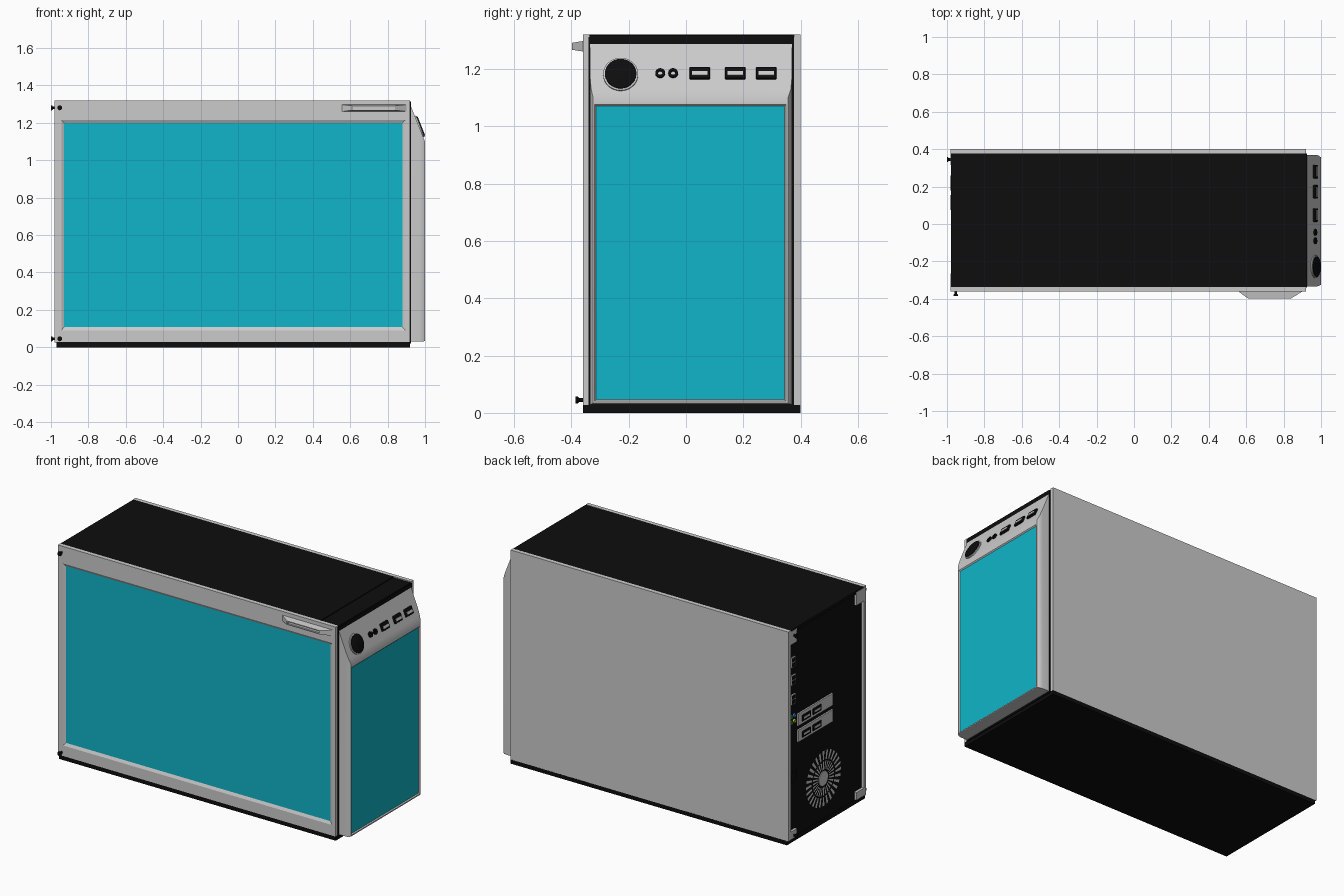
import bpy, bmesh, math
from mathutils import Matrix, Vector

if "Cube" in bpy.data.objects:
    bpy.data.objects.remove(bpy.data.objects["Cube"])


def material(name, rgb):
    m = bpy.data.materials.new(name)
    m.diffuse_color = (*rgb, 1)
    m.use_nodes = True
    m.node_tree.nodes["Principled BSDF"].inputs["Base Color"].default_value = m.diffuse_color
    return m


BLACK = material("black", (0.004, 0.004, 0.004))
CYAN = material("cyan_glass", (0.005, 0.46, 0.58))
GREEN = material("green", (0.02, 0.5, 0.08))
BLUE = material("blue", (0.05, 0.25, 0.8))
YELLOW = material("yellow", (0.8, 0.55, 0.05))


def finish(bm, name, mats=(), matrix=None, smooth=False):
    bmesh.ops.recalc_face_normals(bm, faces=bm.faces)
    me = bpy.data.meshes.new(name)
    bm.to_mesh(me)
    bm.free()
    for m in mats:
        me.materials.append(m)
    if smooth:
        me.shade_smooth()
        me.set_sharp_from_angle(angle=math.radians(30))
    ob = bpy.data.objects.new(name, me)
    bpy.context.collection.objects.link(ob)
    if matrix:
        ob.matrix_world = matrix
    return ob


def box(name, lo, hi, mat=None, matrix=None, bevel=0.0):
    bm = bmesh.new()
    lo, hi = Vector(lo), Vector(hi)
    bmesh.ops.create_cube(bm, size=1, matrix=Matrix.Translation((lo + hi) / 2) @ Matrix.Diagonal((*(hi - lo), 1)))
    if bevel:
        bmesh.ops.bevel(bm, geom=bm.edges[:], offset=bevel, segments=2, affect='EDGES', profile=0.5)
    return finish(bm, name, [mat] if mat else [], matrix)


def turned(name, profile, matrix, mat=None, sides=24):
    """Lathe of (radius, height) points around local z."""
    bm = bmesh.new()
    rings = [[bm.verts.new((r * math.cos(t), r * math.sin(t), h))
              for t in (2 * math.pi * i / sides for i in range(sides))] for r, h in profile]
    for a, b in zip(rings, rings[1:]):
        for i in range(sides):
            j = (i + 1) % sides
            bm.faces.new((a[i], a[j], b[j], b[i]))
    bm.faces.new(rings[0])
    bm.faces.new(rings[-1])
    return finish(bm, name, [mat] if mat else [], matrix, True)


def framed_panel(name, rings, place, smooth=False, glass=True):
    """Loft rectangles (u0, v0, u1, v1, depth); the last one is the window."""
    bm = bmesh.new()
    loops = [[bm.verts.new(place(u, v, d)) for u, v in ((u0, v0), (u1, v0), (u1, v1), (u0, v1))]
             for u0, v0, u1, v1, d in rings]
    for a, b in zip(loops, loops[1:]):
        for i in range(4):
            j = (i + 1) % 4
            bm.faces.new((a[i], a[j], b[j], b[i]))
    bm.faces.new(loops[0])
    window = bm.faces.new(loops[-1])
    if glass:
        window.material_index = 1
    return finish(bm, name, [None, CYAN] if glass else [], None, smooth)


# Black chassis, base and raised top cover
box("chassis", (-0.965, -0.34, 0.02), (0.925, 0.377, 1.312), BLACK)
box("base", (-0.97, -0.36, 0), (0.92, 0.4, 0.027), BLACK)
box("top_cover", (-0.978, -0.336, 1.30), (0.80, 0.376, 1.32), BLACK)
box("top_front_strip", (0.803, -0.336, 1.295), (0.922, 0.37, 1.317), BLACK)

# Side panels: framed window in front, plain sheet behind
framed_panel("window_side_panel", [
    (-0.98, 0.025, 0.92, 1.32, -0.336), (-0.98, 0.025, 0.92, 1.32, -0.36),
    (-0.945, 0.09, 0.895, 1.215, -0.36), (-0.93, 0.107, 0.88, 1.2, -0.352)],
    lambda u, v, d: (u, d, v))
box("plain_side_panel", (-0.98, 0.376, 0.025), (0.92, 0.4, 1.32))

# Front fascia with sloped control strip and window
framed_panel("front_fascia", [
    (-0.335, 0.03, 0.37, 1.3, 0.92), (-0.335, 0.03, 0.37, 1.175, 0.97),
    (-0.331, 0.03, 0.366, 1.13, 0.988), (-0.324, 0.034, 0.356, 1.1, 1.0),
    (-0.319, 0.041, 0.349, 1.076, 1.0), (-0.314, 0.046, 0.344, 1.07, 0.994)],
    lambda u, v, d: (d, u, v), smooth=True)

# Pull handle on the window panel
framed_panel("side_handle", [
    (0.55, 1.26, 0.91, 1.298, -0.355), (0.61, 1.267, 0.84, 1.291, -0.398),
    (0.617, 1.272, 0.833, 1.286, -0.398), (0.617, 1.272, 0.833, 1.286, -0.39)],
    lambda u, v, d: (u, d, v), glass=False)


# Controls lying on the sloped strip
def on_slope(y, z):
    return Matrix.Translation((1 - (z - 1.1) * 0.4, y, z)) @ Matrix.Rotation(math.atan2(0.2, 0.08), 4, 'Y')


turned("power_button_ring", [(0.061, -0.02), (0.061, 0.006), (0.056, 0.008)], on_slope(-0.228, 1.18), None, 40)
turned("power_button", [(0.055, -0.01), (0.055, 0.011), (0.051, 0.013)], on_slope(-0.228, 1.18), BLACK, 40)
for y in (-0.09, -0.045):
    turned("audio_jack", [(0.017, -0.01), (0.017, 0.008), (0.008, 0.008), (0.008, 0.0)],
           on_slope(y, 1.184), BLACK)
for y in (0.048, 0.172, 0.28):
    m = on_slope(y, 1.184)
    box("front_port_shell", (-0.023, -0.036, -0.02), (0.023, 0.036, 0.011), BLACK, m, 0.005)
    box("front_port_tongue", (-0.004, -0.027, 0), (0.011, 0.027, 0.013), None, m)

# Folded rear tabs of the side panels
for z0, z1 in ((1.23, 1.312), (0.027, 0.075)):
    box("plain_panel_tab", (-0.98, 0.315, z0), (-0.963, 0.378, z1))
    box("window_panel_tab", (-0.98, -0.338, z0), (-0.963, -0.265, z1))

# Thumb screws on the window panel and rear
SCREW = [(0.007, -0.01), (0.007, 0.012), (0.013, 0.018), (0.013, 0.025)]
for z in (0.045, 1.28):
    turned("side_screw", SCREW, Matrix.Translation((-0.953, -0.36, z)) @ Matrix.Rotation(math.pi / 2, 4, 'X'), BLACK, 16)
    turned("rear_screw", [(r, h * 0.8) for r, h in SCREW],
           Matrix.Translation((-0.98, 0.345, z)) @ Matrix.Rotation(-math.pi / 2, 4, 'Y'), BLACK, 16)

# Rear connector column
for z in (1.11, 1.0, 0.88):
    box("rear_port_shell", (-0.973, 0.318, z - 0.03), (-0.96, 0.362, z + 0.03))
    for dz in (-0.014, 0.014):
        box("rear_port_opening", (-0.975, 0.324, z + dz - 0.011), (-0.96, 0.356, z + dz + 0.011), BLACK)
REAR = Matrix.Rotation(-math.pi / 2, 4, 'Y')
for y, z, mat in ((0.357, 0.775, GREEN), (0.325, 0.775, BLUE), (0.357, 0.74, GREEN), (0.325, 0.74, YELLOW)):
    turned("rear_audio_jack", [(0.012, -0.005), (0.012, 0.01), (0.006, 0.01), (0.006, 0.003)],
           Matrix.Translation((-0.965, y, z)) @ REAR, mat, 16)
box("power_socket", (-0.973, 0.31, 0.37), (-0.96, 0.36, 0.43), BLACK)

# Expansion card brackets
for z in (0.735, 0.635):
    box("card_bracket", (-0.974, -0.045, z - 0.037), (-0.96, 0.295, z + 0.037))
    for y in (0.22, 0.115):
        box("card_port", (-0.98, y - 0.04, z - 0.02), (-0.96, y + 0.04, z + 0.016), BLACK)
        box("card_port_tongue", (-0.982, y - 0.028, z - 0.008), (-0.96, y + 0.028, z + 0.004))

# Power supply fan grille with radial vents
FAN = Matrix.Translation((-0.965, 0.04, 0.275)) @ REAR
turned("fan_hub", [(0.045, -0.005), (0.045, 0.005)], FAN, None, 32)
bm = bmesh.new()
for i in range(28):
    t = 2 * math.pi * i / 28
    for r0, r1 in ((0.055, 0.105), (0.115, 0.17)):
        pts = [(r0, -0.05), (r1, -0.05), (r1, 0.05), (r0, 0.05)]
        bm.faces.new([bm.verts.new((r * math.cos(t + a), r * math.sin(t + a), 0.003)) for r, a in pts])
finish(bm, "fan_vents", [], FAN)
